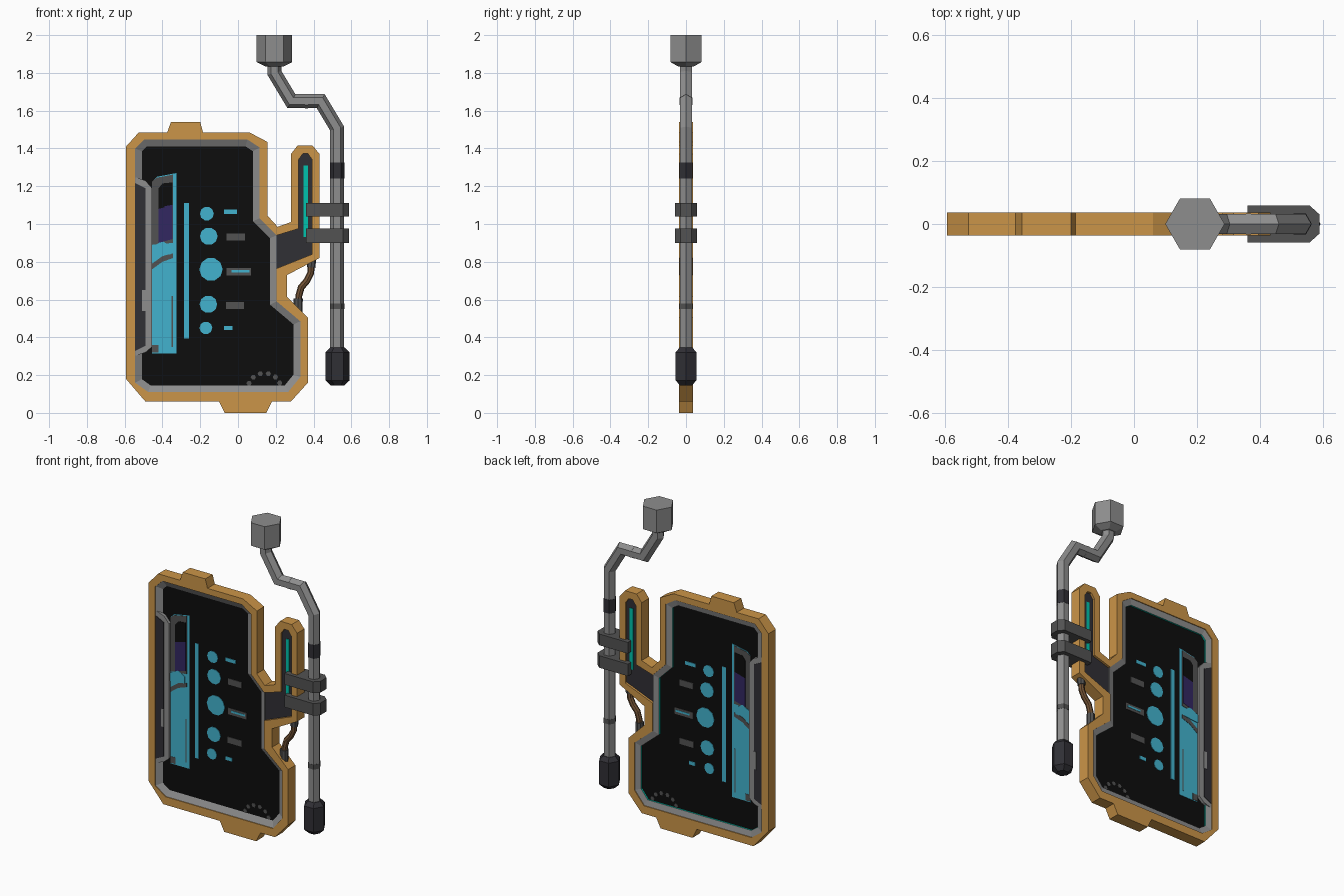
import bpy, bmesh, math
from mathutils import Vector, Matrix

if "Cube" in bpy.data.objects:
    bpy.data.objects.remove(bpy.data.objects["Cube"])


def mat(name, rgb):
    m = bpy.data.materials.new(name)
    m.diffuse_color = (*rgb, 1)
    m.use_nodes = True
    m.node_tree.nodes["Principled BSDF"].inputs["Base Color"].default_value = m.diffuse_color
    return m


ORANGE = mat("orange_shell", (0.60, 0.30, 0.065))
GRAY = mat("gray_metal", (0.27, 0.27, 0.27))
DARK = mat("dark_plastic", (0.03, 0.029, 0.036))
CLAMP = mat("clamp_gray", (0.085, 0.085, 0.085))
BLACK = mat("black_panel", (0.004, 0.004, 0.004))
CYAN = mat("cyan_light", (0.055, 0.45, 0.62))
TEAL = mat("teal_glow", (0.0, 0.55, 0.42))
PURPLE = mat("purple_glass", (0.032, 0.02, 0.12))
BROWN = mat("brown_cable", (0.17, 0.085, 0.035))


def add(name, mesh, *mats):
    for m in mats:
        mesh.materials.append(m)
    ob = bpy.data.objects.new(name, mesh)
    bpy.context.collection.objects.link(ob)
    return ob


def plate(name, loops, half, m):
    """Flat outlines in x/z (extra loops are holes), extruded by half each way in y."""
    cu = bpy.data.curves.new(name, 'CURVE')
    cu.dimensions, cu.fill_mode, cu.extrude = '2D', 'BOTH', half
    for loop in loops:
        sp = cu.splines.new('POLY')
        sp.points.add(len(loop) - 1)
        for p, (x, z) in zip(sp.points, loop):
            p.co = (x, z, 0, 1)
        sp.use_cyclic_u = True
    tmp = bpy.data.objects.new(name + "_curve", cu)
    bpy.context.collection.objects.link(tmp)
    dg = bpy.context.evaluated_depsgraph_get()
    me = bpy.data.meshes.new_from_object(tmp.evaluated_get(dg))
    bpy.data.objects.remove(tmp)
    me.transform(Matrix.Rotation(math.pi / 2, 4, 'X'))
    me.materials.clear()
    bm = bmesh.new()
    bm.from_mesh(me)
    bmesh.ops.remove_doubles(bm, verts=bm.verts, dist=1e-5)
    bmesh.ops.recalc_face_normals(bm, faces=bm.faces)
    for f in bm.faces:
        f.smooth = False
        f.material_index = 0
    bm.to_mesh(me)
    bm.free()
    return add(name, me, m)


def rect(x0, x1, z0, z1):
    return [(x0, z0), (x1, z0), (x1, z1), (x0, z1)]


def disc(x, z, r, n=10):
    return [(x + r * math.cos(2 * math.pi * i / n), z + r * math.sin(2 * math.pi * i / n)) for i in range(n)]


def inset(loop, d):
    """Mitred inward offset of a clockwise x/z loop."""
    out = []
    for i, p in enumerate(loop):
        p = Vector(p)
        a = (p - Vector(loop[i - 1])).normalized()
        b = (Vector(loop[(i + 1) % len(loop)]) - p).normalized()
        na, nb = Vector((a.y, -a.x)), Vector((b.y, -b.x))
        out.append(tuple(p + (na + nb) * d / (1 + na.dot(nb))))
    return out


def sweep(name, pts, radii, m, sides=6):
    """Tube with mitred corners along an x/z path."""
    bm = bmesh.new()
    P = [Vector(p) for p in pts]
    rings = []
    for i, p in enumerate(P):
        a = (P[i] - P[i - 1]).normalized() if i else (P[1] - P[0]).normalized()
        b = (P[i + 1] - P[i]).normalized() if i < len(P) - 1 else a
        t = (a + b).normalized()
        n = Vector((t.y, -t.x)) / max(t.dot(a), 0.3)
        ring = []
        for k in range(sides):
            ang = 2 * math.pi * k / sides
            q = p + n * math.cos(ang) * radii[i]
            ring.append(bm.verts.new((q.x, math.sin(ang) * radii[i], q.y)))
        rings.append(ring)
    for r0, r1 in zip(rings, rings[1:]):
        for k in range(sides):
            j = (k + 1) % sides
            bm.faces.new((r0[k], r0[j], r1[j], r1[k]))
    bm.faces.new(rings[0])
    bm.faces.new(rings[-1])
    bmesh.ops.recalc_face_normals(bm, faces=bm.faces)
    me = bpy.data.meshes.new(name)
    bm.to_mesh(me)
    bm.free()
    return add(name, me, m)


# Orange shell: outer outline and joined opening
outer = [(-0.593, 0.18), (-0.593, 1.41), (-0.525, 1.485), (-0.375, 1.485), (-0.355, 1.54), (-0.20, 1.54),
         (-0.185, 1.485), (0.06, 1.485), (0.155, 1.435), (0.155, 1.045), (0.21, 0.985), (0.28, 1.01),
         (0.28, 1.37), (0.315, 1.415), (0.395, 1.415), (0.432, 1.37), (0.432, 0.82), (0.26, 0.73),
         (0.26, 0.615), (0.37, 0.505), (0.37, 0.16), (0.28, 0.06), (0.18, 0.06), (0.15, 0.0),
         (-0.07, 0.0), (-0.10, 0.06), (-0.49, 0.06)]
left_top = [(-0.545, 0.16), (-0.545, 1.40), (-0.497, 1.447), (0.05, 1.447), (0.115, 1.405), (0.115, 1.03),
            (0.205, 0.94)]
slot = [(0.32, 0.975), (0.32, 1.34), (0.343, 1.372), (0.37, 1.372), (0.393, 1.34), (0.393, 0.84), (0.205, 0.765)]
low_right = [(0.205, 0.59), (0.33, 0.485), (0.33, 0.19), (0.265, 0.11), (-0.475, 0.11)]
plate("shell_frame", [outer, left_top + slot + low_right], 0.036, ORANGE)
plate("side_arm_panel", [slot + [(0.205, 0.94)]], 0.022, DARK)
plate("side_arm_light", [rect(0.348, 0.37, 0.93, 1.31)], 0.026, TEAL)

# Gray rim sloping to the panel, with a teal glow wall on the back
main = left_top + low_right
inner = inset(main, 0.036)
plate("main_panel", [inset(main, 0.02)], 0.012, BLACK)
bm = bmesh.new()
layers = [[bm.verts.new((x, y, z)) for x, z in lp] for lp, y in
          ((main, -0.031), (inner, -0.012), (inner, 0.012), (inner, 0.022), (main, 0.031))]
n = len(main)
for a, b, mi in ((0, 1, 0), (2, 3, 1), (3, 4, 0), (4, 0, 0)):
    for k in range(n):
        j = (k + 1) % n
        f = bm.faces.new((layers[a][k], layers[a][j], layers[b][j], layers[b][k]))
        f.material_index = mi
bmesh.ops.recalc_face_normals(bm, faces=bm.faces)
me = bpy.data.meshes.new("panel_rim")
bm.to_mesh(me)
bm.free()
add("panel_rim", me, GRAY, TEAL)

# Grip along the left edge
plate("grip_edge", [[(-0.55, 0.30), (-0.55, 1.25), (-0.49, 1.23), (-0.455, 1.19), (-0.455, 0.35), (-0.49, 0.32)]],
      0.030, GRAY)
plate("grip_pad", [[(-0.55, 0.325), (-0.55, 1.22), (-0.49, 1.19), (-0.49, 0.355)]], 0.033, DARK)
plate("grip_notch", [rect(-0.508, -0.488, 0.54, 0.65)], 0.0345, GRAY)

# Gauge window
plate("gauge_plate", [[(-0.455, 0.315), (-0.455, 1.225), (-0.43, 1.25), (-0.325, 1.27), (-0.325, 0.315)]], 0.014, CYAN)
plate("gauge_surround", [[(-0.455, 0.89), (-0.455, 1.225), (-0.43, 1.245), (-0.343, 1.262), (-0.343, 0.90)]],
      0.016, CLAMP)
plate("gauge_dark_glass", [[(-0.42, 1.08), (-0.42, 1.19), (-0.40, 1.215), (-0.348, 1.22), (-0.348, 1.10)]],
      0.018, BLACK)
plate("gauge_purple_glass", [[(-0.42, 0.90), (-0.42, 1.08), (-0.348, 1.11), (-0.348, 0.92)]], 0.018, PURPLE)
plate("gauge_cyan_band", [[(-0.455, 0.83), (-0.455, 0.88), (-0.40, 0.91), (-0.355, 0.88), (-0.355, 0.84)]],
      0.018, CYAN)
plate("gauge_slash", [[(-0.455, 0.76), (-0.455, 0.79), (-0.40, 0.83), (-0.343, 0.845), (-0.343, 0.82), (-0.40, 0.80)]],
      0.016, CLAMP)
plate("gauge_foot", [rect(-0.455, -0.42, 0.32, 0.36)], 0.016, CLAMP)
plate("gauge_lower_line", [rect(-0.352, -0.345, 0.35, 0.62)], 0.016, CLAMP)

# Panel stripe, lamps and switches
plate("light_stripe", [rect(-0.285, -0.26, 0.395, 1.11)], 0.015, CYAN)
for i, (x, z, r) in enumerate(((-0.165, 1.055, 0.037), (-0.155, 0.935, 0.047), (-0.143, 0.76, 0.062),
                               (-0.157, 0.575, 0.047), (-0.17, 0.45, 0.034))):
    plate(f"lamp_{i}", [disc(x, z, r)], 0.015, CYAN)
for i, (x, z, w, h, m) in enumerate(((-0.04, 1.065, 0.035, 0.011, CYAN), (-0.012, 0.932, 0.048, 0.019, CLAMP),
                                     (0.005, 0.748, 0.065, 0.02, CLAMP), (-0.015, 0.568, 0.048, 0.019, CLAMP),
                                     (-0.052, 0.45, 0.022, 0.011, CYAN))):
    plate(f"switch_{i}", [rect(x - w, x + w, z - h, z + h)], 0.015, m)
plate("switch_light", [rect(-0.035, 0.06, 0.744, 0.756)], 0.017, CYAN)
for i in range(6):
    a = math.radians(18 + 29 * i)
    plate(f"dial_mark_{i}", [disc(0.14 + 0.085 * math.cos(a), 0.135 + 0.075 * math.sin(a), 0.014, 6)], 0.014, CLAMP)

# Hexagonal rod with head, end cap and bands
sweep("rod", [(0.525, 0.30), (0.525, 1.505), (0.438, 1.65), (0.283, 1.65), (0.193, 1.80), (0.193, 1.87)],
      [0.037] * 6, GRAY)
sweep("rod_head", [(0.193, 1.835), (0.193, 1.857), (0.193, 2.0)], [0.05, 0.094, 0.094], GRAY)
sweep("rod_end_cap", [(0.527, 0.145), (0.527, 0.172), (0.527, 0.32), (0.527, 0.345)],
      [0.035, 0.064, 0.064, 0.04], DARK)
sweep("rod_band_upper", [(0.525, 1.24), (0.525, 1.325)], [0.0385] * 2, DARK)
sweep("rod_band_lower", [(0.525, 0.55), (0.525, 0.58)], [0.0385] * 2, CLAMP)
sweep("rod_joint", [(0.355, 1.65), (0.37, 1.65)], [0.0385] * 2, GRAY)

# Two clamps joining the rod to the side arm
for i, (z0, z1) in enumerate(((1.04, 1.11), (0.90, 0.975))):
    bm = bmesh.new()
    f = bm.faces.new([bm.verts.new((x, y, z0)) for x, y in
                      ((0.36, -0.058), (0.557, -0.058), (0.588, -0.03), (0.588, 0.03), (0.557, 0.058), (0.36, 0.058))])
    g = bmesh.ops.extrude_face_region(bm, geom=[f])
    bmesh.ops.translate(bm, verts=[v for v in g["geom"] if isinstance(v, bmesh.types.BMVert)], vec=(0, 0, z1 - z0))
    bmesh.ops.recalc_face_normals(bm, faces=bm.faces)
    me = bpy.data.meshes.new("clamp")
    bm.to_mesh(me)
    bm.free()
    add(f"clamp_{i}", me, CLAMP)

# Short cable under the side arm
sweep("cable", [(0.39, 0.82), (0.385, 0.74), (0.365, 0.70), (0.335, 0.665), (0.322, 0.62), (0.318, 0.54)],
      [0.018] * 6, BROWN, 8)
sweep("cable_plug_top", [(0.39, 0.81), (0.387, 0.77)], [0.023] * 2, CLAMP, 8)
sweep("cable_plug_bottom", [(0.319, 0.605), (0.318, 0.53)], [0.024] * 2, CLAMP, 8)
